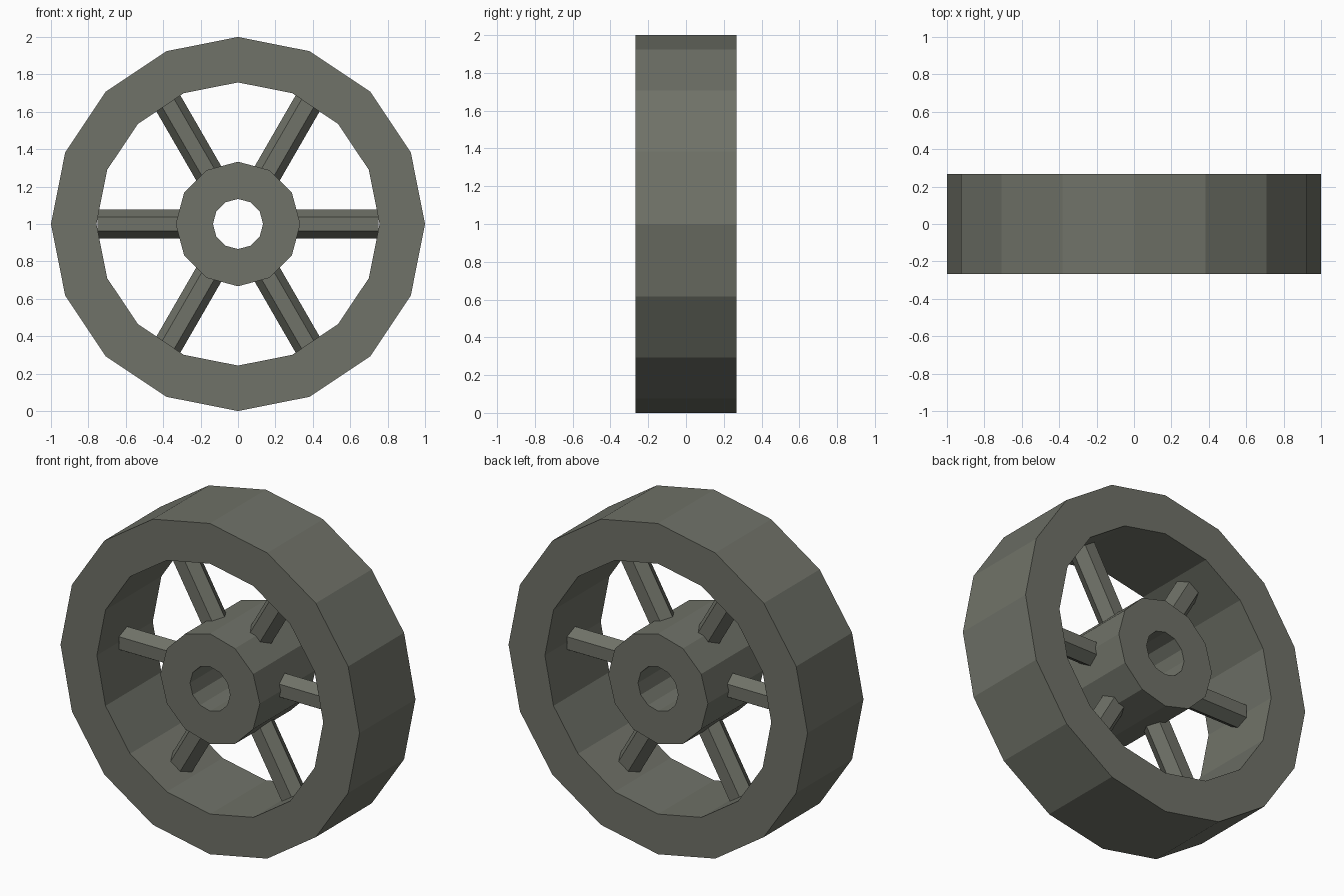
import bpy, bmesh, math
from mathutils import Matrix

if "Cube" in bpy.data.objects:
    bpy.data.objects.remove(bpy.data.objects["Cube"])

CENTRE_Z = 1.0
HALF_WIDTH = 0.267

grey = bpy.data.materials.new("weathered_grey")
grey.diffuse_color = (0.16, 0.168, 0.138, 1)
grey.use_nodes = True
grey.node_tree.nodes["Principled BSDF"].inputs["Base Color"].default_value = grey.diffuse_color


def finish(name, bm):
    bmesh.ops.recalc_face_normals(bm, faces=bm.faces)
    mesh = bpy.data.meshes.new(name)
    bm.to_mesh(mesh)
    bm.free()
    mesh.materials.append(grey)
    obj = bpy.data.objects.new(name, mesh)
    obj.location.z = CENTRE_Z
    bpy.context.collection.objects.link(obj)
    return obj


def ring(name, outer, inner, sides):
    """Faceted tube around the y axis, with flat end faces."""
    bm = bmesh.new()
    loops = []
    for i in range(sides):
        a = 2 * math.pi * i / sides
        profile = [(outer, -HALF_WIDTH), (outer, HALF_WIDTH),
                   (inner, HALF_WIDTH), (inner, -HALF_WIDTH)]
        loops.append([bm.verts.new((r * math.cos(a), y, r * math.sin(a)))
                      for r, y in profile])
    for i in range(sides):
        p, q = loops[i], loops[(i + 1) % sides]
        for k in range(4):
            m = (k + 1) % 4
            bm.faces.new((p[k], p[m], q[m], q[k]))
    return finish(name, bm)


def spoke(name, angle, start=0.27, end=0.75, radius=0.077):
    """Hexagonal bar running outward from the hub."""
    bm = bmesh.new()
    bmesh.ops.create_cone(bm, cap_ends=True, segments=6, radius1=radius,
                          radius2=radius, depth=end - start)
    # hexagon corners point up and down, flat sides face front and back
    xs = [v.co.x for v in bm.verts]
    if max(xs) < radius * 0.95:
        bmesh.ops.rotate(bm, verts=bm.verts, matrix=Matrix.Rotation(math.pi / 6, 3, 'Z'))
    bmesh.ops.rotate(bm, verts=bm.verts, matrix=Matrix.Rotation(math.pi / 2, 3, 'Y'))
    bmesh.ops.translate(bm, verts=bm.verts, vec=((start + end) / 2, 0, 0))
    bmesh.ops.rotate(bm, verts=bm.verts, matrix=Matrix.Rotation(angle, 3, 'Y'))
    return finish(name, bm)


# Outer rim and hub with axle hole
ring("rim", 1.0, 0.757, 16)
ring("hub", 0.333, 0.134, 12)

# Six spokes
for n in range(6):
    spoke(f"spoke_{n + 1}", n * math.pi / 3)
